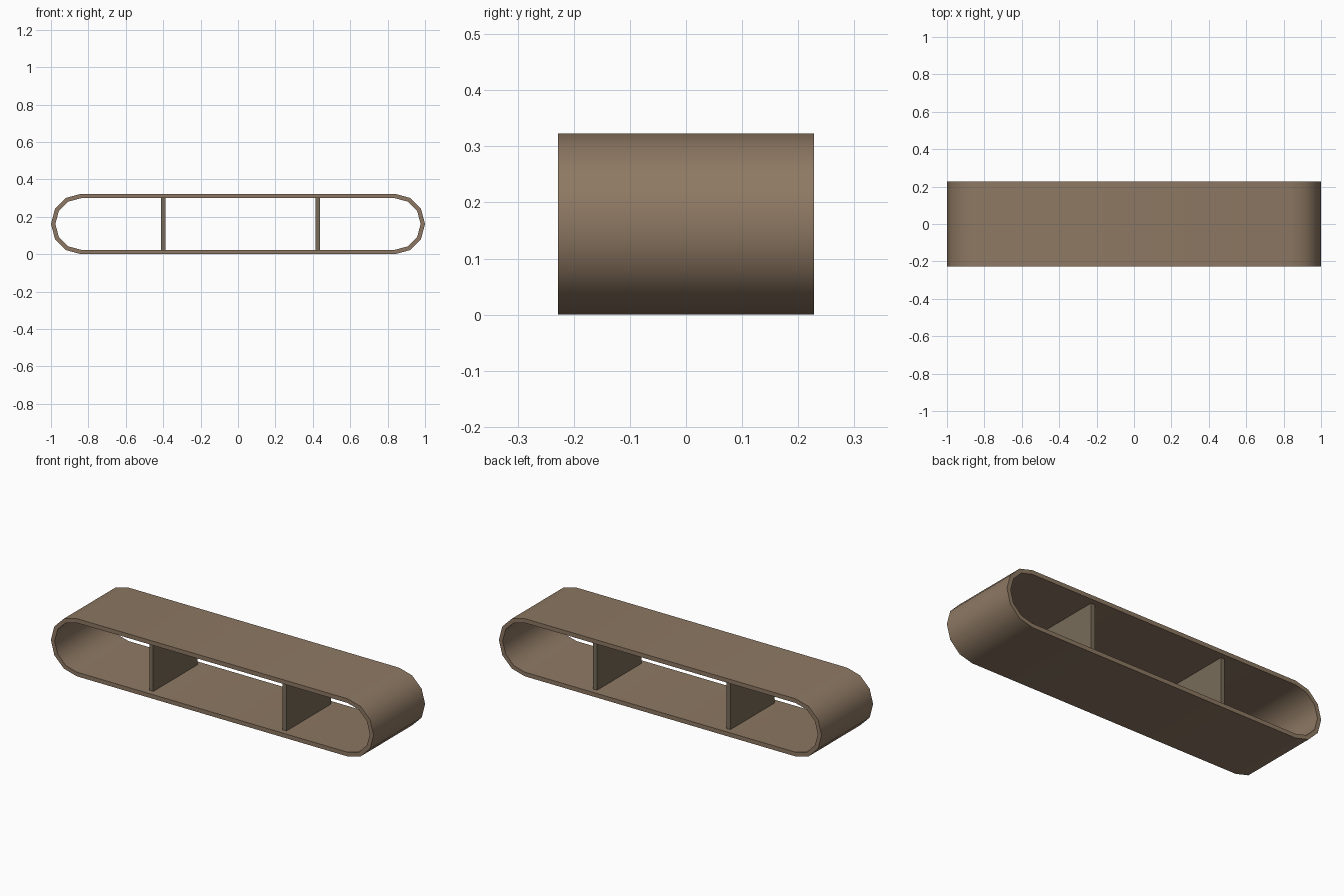
import bpy, bmesh, math

if "Cube" in bpy.data.objects:
    bpy.data.objects.remove(bpy.data.objects["Cube"])

R, CX, WALL, HALF_Y = 0.1615, 0.8385, 0.0235, 0.228
SEG = 6


def material(name, rgb):
    m = bpy.data.materials.new(name)
    m.diffuse_color = (*rgb, 1)
    m.use_nodes = True
    m.node_tree.nodes["Principled BSDF"].inputs["Base Color"].default_value = m.diffuse_color
    return m


def make_object(name, bm, mat):
    bmesh.ops.recalc_face_normals(bm, faces=bm.faces)
    me = bpy.data.meshes.new(name)
    bm.to_mesh(me)
    bm.free()
    ob = bpy.data.objects.new(name, me)
    bpy.context.collection.objects.link(ob)
    me.materials.append(mat)
    return ob


def stadium(r):
    pts = []
    for cx, start in ((CX, -90), (-CX, 90)):
        for i in range(SEG + 1):
            a = math.radians(start + 180 * i / SEG)
            pts.append((cx + r * math.cos(a), R + r * math.sin(a)))
    return pts


shell_mat = material("brown_wood", (0.27, 0.19, 0.125))
divider_mat = material("dark_wood", (0.19, 0.15, 0.10))

# Hollow rounded shell, open at front and back
bm = bmesh.new()
rings = [[bm.verts.new((x, y, z)) for x, z in stadium(r)]
         for r, y in ((R, -HALF_Y), (R, HALF_Y),
                      (R - WALL, HALF_Y), (R - WALL, -HALF_Y))]
n = len(rings[0])
for k in range(4):
    a, b = rings[k], rings[(k + 1) % 4]
    for i in range(n):
        j = (i + 1) % n
        bm.faces.new((a[i], a[j], b[j], b[i]))
shell = make_object("shelf_shell", bm, shell_mat)
bpy.context.view_layer.objects.active = shell
shell.select_set(True)
bpy.ops.object.shade_smooth_by_angle(angle=math.radians(40))

# Upright dividers, set back a little from both openings
for name, x in (("left_divider", -0.40), ("right_divider", 0.426)):
    bm = bmesh.new()
    bmesh.ops.create_cube(bm, size=1)
    bmesh.ops.scale(bm, vec=(0.024, 0.392, 2 * (R - WALL)), verts=bm.verts)
    bmesh.ops.translate(bm, vec=(x, 0, R), verts=bm.verts)
    make_object(name, bm, divider_mat)
